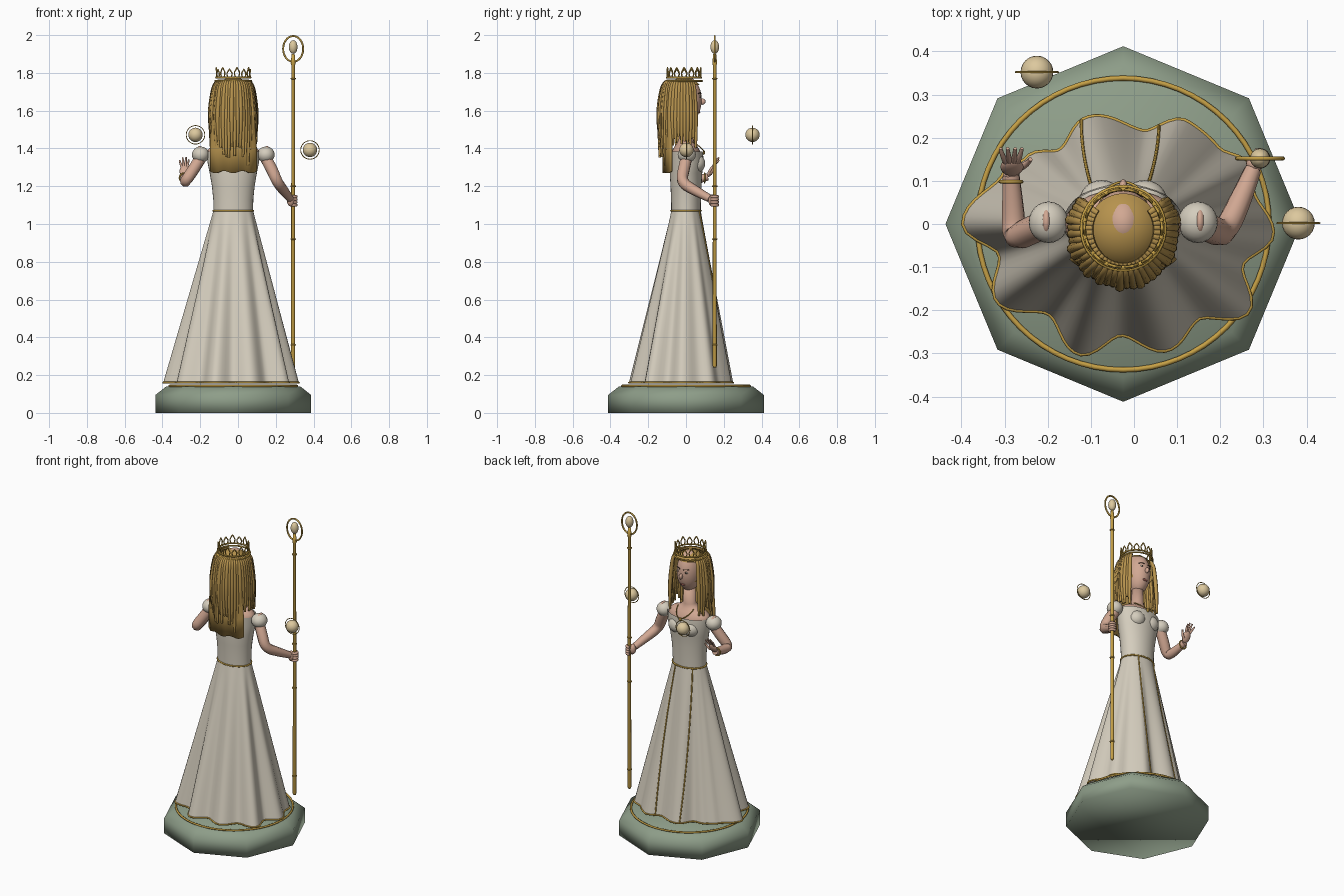
import bpy, bmesh, math, random
from mathutils import Matrix, Vector

random.seed(4)
if "Cube" in bpy.data.objects:
    bpy.data.objects.remove(bpy.data.objects["Cube"])
CX = -0.025  # figure axis
TAU = math.tau


def material(name, *rgb):
    m = bpy.data.materials.new(name)
    m.use_nodes = True
    m.diffuse_color = (*rgb, 1)
    m.node_tree.nodes["Principled BSDF"].inputs["Base Color"].default_value = (*rgb, 1)
    return m


CLOTH = material("ivory cloth", .66, .61, .51)
SKIN = material("skin", .64, .39, .29)
HAIR = material("golden hair", .47, .29, .075)
GOLD = material("gold", .56, .35, .06)
STONE = material("green stone", .27, .34, .25)
PEARL = material("pearl", .72, .58, .34)
DARK = material("dark brown", .06, .035, .02)
LIP = material("lip red", .42, .14, .11)


def finish(name, bm, mat):
    bmesh.ops.recalc_face_normals(bm, faces=bm.faces)
    me = bpy.data.meshes.new(name)
    bm.to_mesh(me)
    bm.free()
    me.materials.append(mat)
    for p in me.polygons:
        p.use_smooth = True
    ob = bpy.data.objects.new(name, me)
    bpy.context.collection.objects.link(ob)
    return ob


def loft(name, rings, mat, closed=True, caps=False):
    bm = bmesh.new()
    rows = [[bm.verts.new(p) for p in ring] for ring in rings]
    n = len(rows[0])
    for a, b in zip(rows, rows[1:]):
        for i in range(n if closed else n - 1):
            j = (i + 1) % n
            bm.faces.new((a[i], a[j], b[j], b[i]))
    if caps:
        bm.faces.new(rows[0])
        bm.faces.new(rows[-1])
    return finish(name, bm, mat)


def oval(z, rx, ry, cy=0, n=32, cx=CX):
    return [(cx + rx * math.cos(TAU * i / n), cy + ry * math.sin(TAU * i / n), z) for i in range(n)]


def ball(name, centre, radii, mat, tilt=None, seg=24):
    bm = bmesh.new()
    m = Matrix.Translation(centre) @ (tilt or Matrix()) @ Matrix.Diagonal((*radii, 1))
    bmesh.ops.create_uvsphere(bm, u_segments=seg, v_segments=seg // 2, radius=1, matrix=m)
    return finish(name, bm, mat)


def tubes(name, paths, radius, mat, taper=None, cyclic=False, smooth=True):
    cu = bpy.data.curves.new(name, "CURVE")
    cu.dimensions = "3D"
    cu.bevel_depth = radius
    cu.bevel_resolution = 2
    cu.resolution_u = 5
    cu.use_fill_caps = True
    cu.materials.append(mat)
    for path in paths:
        sp = cu.splines.new("NURBS" if smooth else "POLY")
        sp.points.add(len(path) - 1)
        for i, (pt, p) in enumerate(zip(sp.points, path)):
            pt.co = (*p, 1)
            pt.radius = taper[min(i, len(taper) - 1)] if taper else 1
        sp.use_cyclic_u = cyclic
        if smooth:
            sp.order_u = 3
            sp.use_endpoint_u = not cyclic
    ob = bpy.data.objects.new(name, cu)
    bpy.context.collection.objects.link(ob)
    return ob


def hoop(name, c, rx, rz, tube, mat):  # upright ring facing front and back
    pts = [(c[0] + rx * math.cos(TAU * i / 40), c[1], c[2] + rz * math.sin(TAU * i / 40)) for i in range(40)]
    tubes(name, [pts], tube, mat, cyclic=True, smooth=False)


# Plinth with an inlaid ring
loft("plinth", [oval(z, r, r, n=8) for z, r in ((0, .412), (.095, .412), (.14, .355))], STONE, caps=True)
tubes("plinth_ring", [oval(.143, .338, .338, n=64)], .006, GOLD, cyclic=True, smooth=False)

# Skirt: elliptical waist flowing into an irregular folded hem (degrees, radius)
HEM = [(-180, .371), (-166, .295), (-149, .343), (-129, .27), (-109, .318), (-91, .257), (-70, .31),
       (-52, .28), (-35, .355), (-19, .292), (-4, .348), (14, .31), (24, .325), (39, .282), (58, .28),
       (78, .22), (109, .26), (130, .225), (145, .27), (157, .3), (180, .371)]


def hem_radius(deg):
    deg = (deg + 180) % 360 - 180
    for (a, ra), (b, rb) in zip(HEM, HEM[1:]):
        if a <= deg <= b:
            k = (1 - math.cos(math.pi * (deg - a) / (b - a))) / 2
            return ra + (rb - ra) * k


def skirt_point(deg, t, out=0):
    c, s = math.cos(math.radians(deg)), math.sin(math.radians(deg))
    r = hem_radius(deg) * t + out
    return Vector((CX + c * (.105 * (1 - t) + r), s * (.078 * (1 - t) + r), 1.07 - .91 * t))


loft("skirt", [[skirt_point(d * 3, t / 20) for d in range(120)] for t in range(21)], CLOTH)
tubes("hem_trim", [[skirt_point(d * 3, 1) for d in range(120)]], .005, GOLD, cyclic=True, smooth=False)
tubes("panel_trim", [[skirt_point(a + (b - a) * t / 20, t / 20, .001) for t in range(21)]
                     for a, b in ((128, 112), (62, 70))], .004, GOLD)
tubes("belt", [oval(1.07, .106, .079, n=48)], .005, GOLD, cyclic=True, smooth=False)

# Bodice, bust, shoulders and neck
loft("bodice", [oval(*s) for s in ((1.07, .105, .078), (1.13, .106, .079), (1.2, .113, .082), (1.27, .125, .086),
                                   (1.33, .137, .089, .006), (1.385, .14, .085, .003))], CLOTH)
loft("shoulders_and_neck", [oval(*s) for s in (
    (1.3, .12, .08), (1.37, .136, .08), (1.395, .133, .07), (1.415, .105, .058), (1.432, .06, .045),
    (1.455, .038, .037), (1.56, .034, .036))], SKIN, caps=True)
for side in (-1, 1):
    ball("bust", (CX + side * .05, .052, 1.32), (.052, .05, .05), CLOTH)
    ball("puff_sleeve", (CX + side * .173, .004, 1.367), (.046, .048, .043), CLOTH)
    ball("sleeve_opening", (CX + side * .178, .006, 1.385), (.014, .032, .029), SKIN)
tubes("necklace", [[(CX + x, y, z) for x, y, z in ((-.055, .035, 1.435), (-.05, .075, 1.41), (0, .105, 1.375),
                                                   (.05, .075, 1.41), (.055, .035, 1.435))]], .003, GOLD)
ball("pendant", (CX, .095, 1.378), (.009, .006, .012), GOLD, seg=12)

# Raised arm with open hand
LIMB = (1.1, 1.15, 1.05, .95, .7)
tubes("raised_arm", [[(-.19, .005, 1.36), (-.235, -.012, 1.29), (-.278, -.035, 1.225), (-.28, .03, 1.225),
                      (-.285, .115, 1.25)]], .029, SKIN, LIMB)
lean = Matrix.Rotation(-.5, 4, "X")
ball("open_palm", (-.283, .132, 1.28), (.027, .013, .036), SKIN, lean, 16)
tubes("open_fingers", [[(-.283 + x * .5, .14, 1.295), (-.283 + x * .9, .155, 1.295 + h * .6),
                        (-.283 + x * 1.1, .175, 1.295 + h)]
                       for x, h in ((-.024, .042), (-.009, .056), (.007, .058), (.021, .045))],
      .007, SKIN, (1, .95, .6))
tubes("open_thumb", [[(-.265, .13, 1.265), (-.245, .14, 1.28), (-.24, .15, 1.305)]], .008, SKIN, (1, 1, .6))
ring = [(-.285 + .025 * math.cos(a * TAU / 24), .098, 1.244 + .025 * math.sin(a * TAU / 24)) for a in range(24)]
tubes("bracelet", [ring], .004, GOLD, cyclic=True, smooth=False)

# Lowered arm gripping the staff
tubes("lowered_arm", [[(.14, .005, 1.36), (.18, -.012, 1.29), (.208, -.025, 1.22), (.245, .05, 1.175),
                       (.275, .125, 1.135)]], .029, SKIN, LIMB)
SX, SY = .292, .152
ball("gripping_palm", (.279, .138, 1.125), (.02, .02, .032), SKIN, seg=16)
tubes("gripping_fingers", [[(SX + .018 * math.cos(a), SY + .018 * math.sin(a), z)
                            for a in (-2.6, -1.6, -.6, .4, 1.4, 2.2)]
                           for z in (1.1, 1.115, 1.13, 1.145)], .008, SKIN)

# Staff with collars, hoop and gem
loft("staff", [oval(z, r, r, SY, 16, SX) for z, r in ((.24, .008), (.25, .011), (1.84, .0095), (1.85, .013),
                                                      (1.9, .008))], GOLD, caps=True)
for z in (.36, .92, 1.2, 1.77):
    tubes("staff_collar", [oval(z, .011, .011, SY, 16, SX)], .004, GOLD, cyclic=True, smooth=False)
hoop("staff_hoop", (SX, SY, 1.927), .053, .068, .005, GOLD)
ball("staff_gem", (SX, SY, 1.937), (.023, .023, .036), PEARL)

# Floating orbs with slim rings
for c in ((-.225, .352, 1.472), (.381, .002, 1.392)):
    ball("orb", c, (.038, .038, .038), PEARL)
    hoop("orb_ring", c, .049, .049, .0022, GOLD)

# Head and face
ball("head", (CX, 0, 1.657), (.07, .083, .125), SKIN, seg=32)
ball("nose", (CX, .086, 1.648), (.01, .018, .017), SKIN, seg=12)
ball("lips", (CX, .069, 1.592), (.017, .007, .006), LIP, seg=12)
for side in (-1, 1):
    ball("eye", (CX + side * .027, .074, 1.674), (.013, .004, .006), CLOTH, seg=12)
    ball("iris", (CX + side * .027, .077, 1.674), (.005, .003, .005), DARK, seg=12)
    tubes("eyebrow", [[(CX + side * x, y, z) for x, y, z in ((.012, .08, 1.69), (.027, .077, 1.698),
                                                             (.044, .064, 1.69))]], .0025, DARK)

# Hair: cap open at the face, back sheet and hanging locks
cap = ball("hair_cap", (CX, -.01, 1.678), (.1, .1, .1), HAIR, seg=40)
bm = bmesh.new()
bm.from_mesh(cap.data)
face_area = [f for f in bm.faces if (f.calc_center_median().y > .03 and f.calc_center_median().z < 1.735)
             or f.calc_center_median().z < 1.6]
bmesh.ops.delete(bm, geom=face_area, context="FACES")
bm.to_mesh(cap.data)
bm.free()


def sheet_row(z, width):
    return [(CX + width * math.cos(a), -.025 + .1 * math.sin(a), z + .006 * math.sin(a * 9))
            for a in (math.radians(215 + 5 * i) for i in range(23))]


sheet = loft("hair_back", [sheet_row(1.7, .12), sheet_row(1.55, .14), sheet_row(1.4, .152),
                           sheet_row(1.275, .152)], HAIR, closed=False)
sheet.modifiers.new("thickness", "SOLIDIFY").thickness = .016
locks = []
for i in range(34):
    a = math.radians(148 + 244 * i / 33)
    c, s = math.cos(a), math.sin(a)
    end = random.uniform(1.4, 1.46) if s > -.5 else random.uniform(1.29, 1.42)
    w = random.uniform(-.006, .006)
    locks.append([(CX + c * r, -.012 + s * (r + (.008 if s < 0 else 0)), z)
                  for r, z in ((.07, 1.76), (.1, 1.755), (.115 + w, 1.66), (.125 + w, 1.54), (.117 - w, end))])
tubes("hair_locks", locks, .0125, HAIR, (.5, .8, 1, 1, .5))

# Crown: two bands and a row of pointed loops
for z, r in ((1.757, .096), (1.775, .091)):
    tubes("crown_band", [oval(z, r, r, -.01, 48)], .005, GOLD, cyclic=True, smooth=False)
points = []
for i in range(14):
    h = .055 if i % 2 else .046
    points.append([(CX + .09 * math.cos(a), -.01 + .09 * math.sin(a), 1.775 + h * k)
                   for a, k in ((TAU * i / 14 + off, k) for off, k in
                                ((-.08, 0), (-.2, .4), (-.06, .8), (0, 1), (.06, .8), (.2, .4), (.08, 0)))])
tubes("crown_points", points, .0035, GOLD)
